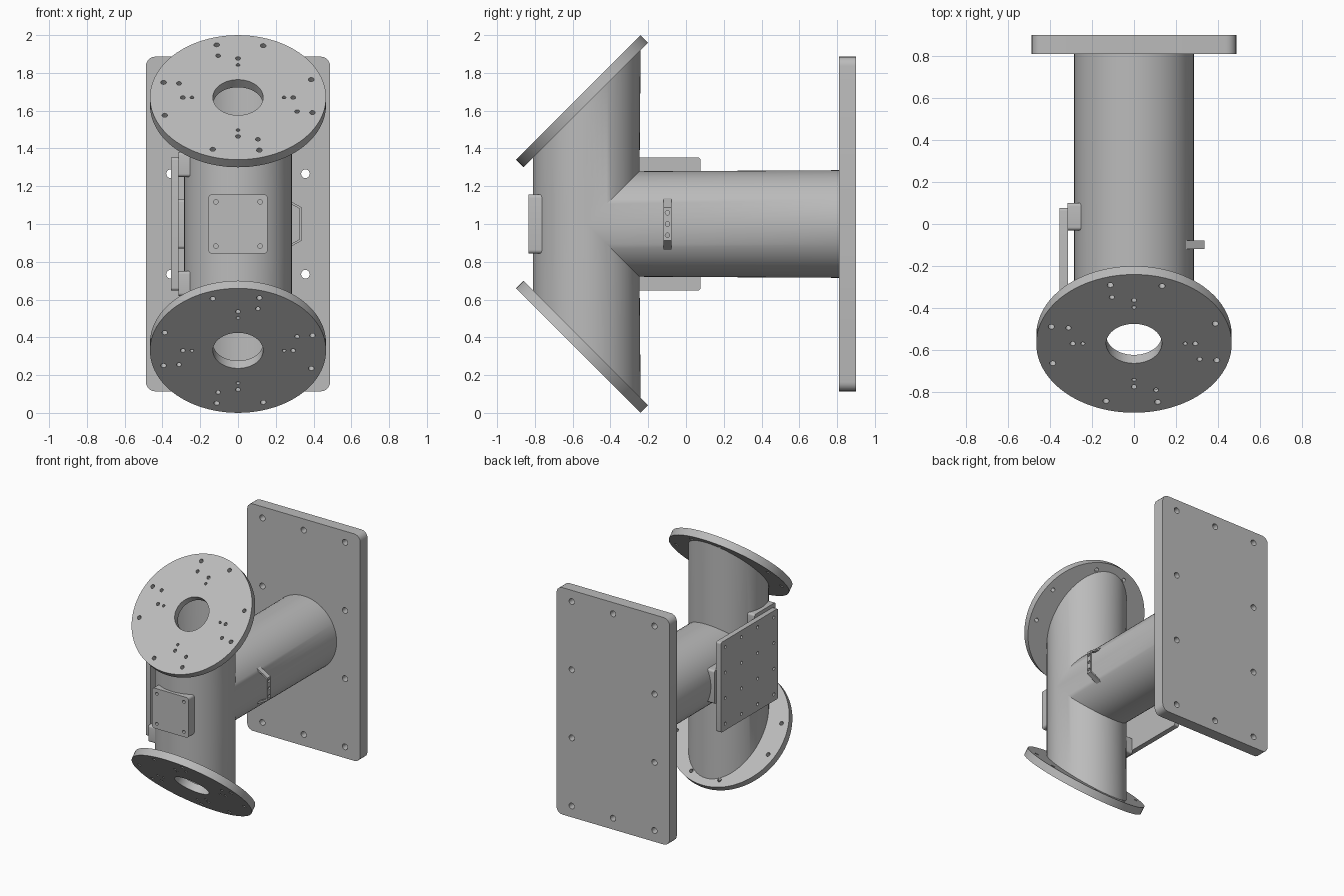
import bpy, bmesh
from math import radians, cos, sin, pi
from mathutils import Matrix, Vector

MID = 1.0        # height of the horizontal pipe axis
PIPE_Y = -0.525  # vertical pipe axis
PIPE_R = 0.265
FLANGE_T = 0.057

if "Cube" in bpy.data.objects:
    bpy.data.objects.remove(bpy.data.objects["Cube"], do_unlink=True)

grey = bpy.data.materials.new("plain grey")
grey.use_nodes = True
grey.diffuse_color = (0.5, 0.5, 0.5, 1)
grey.node_tree.nodes["Principled BSDF"].inputs["Base Color"].default_value = (0.5, 0.5, 0.5, 1)


def make(name, bm):
    mesh = bpy.data.meshes.new(name)
    bmesh.ops.recalc_face_normals(bm, faces=bm.faces[:])
    bm.to_mesh(mesh)
    bm.free()
    mesh.materials.append(grey)
    obj = bpy.data.objects.new(name, mesh)
    bpy.context.collection.objects.link(obj)
    return obj


def bake(obj):
    """Replace the mesh by its modified version."""
    graph = bpy.context.evaluated_depsgraph_get()
    mesh = bpy.data.meshes.new_from_object(obj.evaluated_get(graph))
    obj.modifiers.clear()
    obj.data = mesh


def cylinder(bm, radius, depth, matrix, sides=64, caps=True):
    return bmesh.ops.create_cone(bm, cap_ends=caps, segments=sides, radius1=radius,
                                 radius2=radius, depth=depth, matrix=matrix)["verts"]


def drill(obj, holes, axis):
    """Cut round holes, each (centre, radius, length), along one axis."""
    bm = bmesh.new()
    turn = Vector((0, 0, 1)).rotation_difference(Vector(axis)).to_matrix().to_4x4()
    for centre, radius, length in holes:
        cylinder(bm, radius, length, Matrix.Translation(centre) @ turn,
                 64 if radius > 0.1 else 16)
    cutter = make("hole_cutter", bm)
    cutter.hide_render = True
    mod = obj.modifiers.new("holes", 'BOOLEAN')
    mod.operation, mod.solver, mod.object = 'DIFFERENCE', 'EXACT', cutter
    bake(obj)
    bpy.data.objects.remove(cutter, do_unlink=True)


def rounded_box(name, low, high, axis, radius):
    """Box whose edges along one axis (0, 1, 2) are rounded."""
    low, high = Vector(low), Vector(high)
    bm = bmesh.new()
    bmesh.ops.create_cube(bm, size=1)
    for v in bm.verts:
        v.co = (low + high) / 2 + v.co * (high - low)
    edges = [e for e in bm.edges
             if abs((e.verts[0].co - e.verts[1].co).normalized()[axis]) > 0.9]
    bmesh.ops.bevel(bm, geom=edges, offset=radius, segments=5, profile=0.5, affect='EDGES')
    return make(name, bm)


def cut(bm, point, normal, clear=False):
    bmesh.ops.bisect_plane(bm, geom=bm.verts[:] + bm.edges[:] + bm.faces[:],
                           plane_co=point, plane_no=normal, clear_outer=clear)


# Hollow tee pipe: mitred vertical and horizontal tubes
joint = Vector((0, PIPE_Y, MID))
bm = bmesh.new()
cylinder(bm, PIPE_R, 3, Matrix.Translation(joint), caps=False)
for s in (1, -1):
    cut(bm, (0, -0.55, MID + s * 0.65), (0, -1, s), clear=True)
    cut(bm, joint, (0, -1, s))
wedge = [f for f in bm.faces
         if f.calc_center_median().y - PIPE_Y > abs(f.calc_center_median().z - MID)]
bmesh.ops.delete(bm, geom=wedge, context='FACES')

branch = bmesh.new()
cylinder(branch, PIPE_R, 2.7, Matrix.Translation((0, -0.5, MID)) @ Matrix.Rotation(pi / 2, 4, 'X'),
         caps=False)
for s in (1, -1):
    cut(branch, joint, (0, -1, s), clear=True)
temp = bpy.data.meshes.new("branch")
branch.to_mesh(temp)
branch.free()
bm.from_mesh(temp)
bpy.data.meshes.remove(temp)
bmesh.ops.remove_doubles(bm, verts=bm.verts[:], dist=0.0005)
pipe = make("tee_pipe", bm)
wall = pipe.modifiers.new("wall", 'SOLIDIFY')
wall.thickness, wall.offset = 0.02, -1
bake(pipe)

# Tilted flanges with bolt circles, the lower one mirrored
bm = bmesh.new()
cylinder(bm, 0.466, FLANGE_T, Matrix.Identity(4), 96)
upper = make("upper_flange", bm)
rings = [(0.41, (19, 71, 106, 164), 0.015, 0.2),
         (0.33, (108.6, 161.4), 0.013, FLANGE_T),
         (0.292, (0, 90), 0.013, FLANGE_T),
         (0.244, (0, 90), 0.01, FLANGE_T)]
holes = [((0, 0, 0), 0.133, 0.2)]
for dist, angles, radius, length in rings:
    for a in angles:
        for t in (radians(a), radians(a + 180)):
            holes.append(((dist * cos(t), dist * sin(t), FLANGE_T / 2), radius, length))
drill(upper, holes, (0, 0, 1))
upper.data.transform(Matrix.Translation((0, -0.55, MID + 0.65)) @ Matrix.Rotation(pi / 4, 4, 'X'))
lower = bpy.data.objects.new("lower_flange", upper.data.copy())
bpy.context.collection.objects.link(lower)
lower.data.transform(Matrix.Translation((0, 0, 2 * MID)) @ Matrix.Scale(-1, 4, (0, 0, 1)))
lower.data.flip_normals()

# Back mounting plate with holes around its border
back = rounded_box("back_plate", (-0.488, 0.81, MID - 0.886), (0.488, 0.9, MID + 0.886), 1, 0.05)
drill(back, [((x, 0.85, MID + z), 0.023, 0.3)
             for x in (-0.357, 0, 0.357) for z in (-0.798, -0.266, 0.266, 0.798)
             if x or abs(z) > 0.5], (0, 1, 0))

# Front box with four screw holes
box = rounded_box("front_box", (-0.157, -0.835, MID - 0.157), (0.157, -0.745, MID + 0.157), 1, 0.02)
drill(box, [((x, -0.835, MID + z), 0.012, 0.06)
            for x in (-0.117, 0.117) for z in (-0.117, 0.117)], (0, 1, 0))

# Perforated side panel on three pads
panel = rounded_box("right_panel", (-0.355, -0.63, MID - 0.352), (-0.315, 0.077, MID + 0.352), 0, 0.015)
drill(panel, [((-0.355, -0.277 + 0.2 * i, MID + 0.2 * j), 0.012, 0.04)
              for i in (-1.5, -0.5, 0.5, 1.5) for j in (-1.5, -0.5, 0.5, 1.5)], (1, 0, 0))
rounded_box("rear_pad", (-0.316, -0.03, MID - 0.13), (-0.233, 0.1, MID + 0.13), 0, 0.015)
for name, s in (("upper_pad", 1), ("lower_pad", -1)):
    z = sorted((MID + s * 0.25, MID + s * 0.38))
    rounded_box(name, (-0.316, -0.655, z[0]), (-0.233, -0.395, z[1]), 0, 0.015)

# Bent strap on the left of the horizontal pipe
path = [(0.215, 0.157), (0.337, 0.088), (0.337, -0.088), (0.215, -0.157)]
inner = [(0.205, 0.147), (0.325, 0.081), (0.325, -0.081), (0.205, -0.147)]
bm = bmesh.new()
outline = [[bm.verts.new((x, y, MID + z)) for x, z in path + inner[::-1]] for y in (-0.118, -0.078)]
n = len(outline[0])
for row in outline:
    bm.faces.new(row)
for i in range(n):
    k = (i + 1) % n
    bm.faces.new((outline[0][i], outline[0][k], outline[1][k], outline[1][i]))
strap = make("left_strap", bm)
drill(strap, [((0.33, -0.098, MID + z), 0.012, 0.06) for z in (-0.06, 0, 0.06)], (1, 0, 0))

# Smooth round surfaces, keep edges sharp
bpy.ops.object.select_all(action='DESELECT')
for obj in bpy.context.collection.objects:
    if obj.type == 'MESH' and grey.name in obj.data.materials:
        obj.select_set(True)
        bpy.context.view_layer.objects.active = obj
bpy.ops.object.shade_smooth_by_angle(angle=radians(30))
